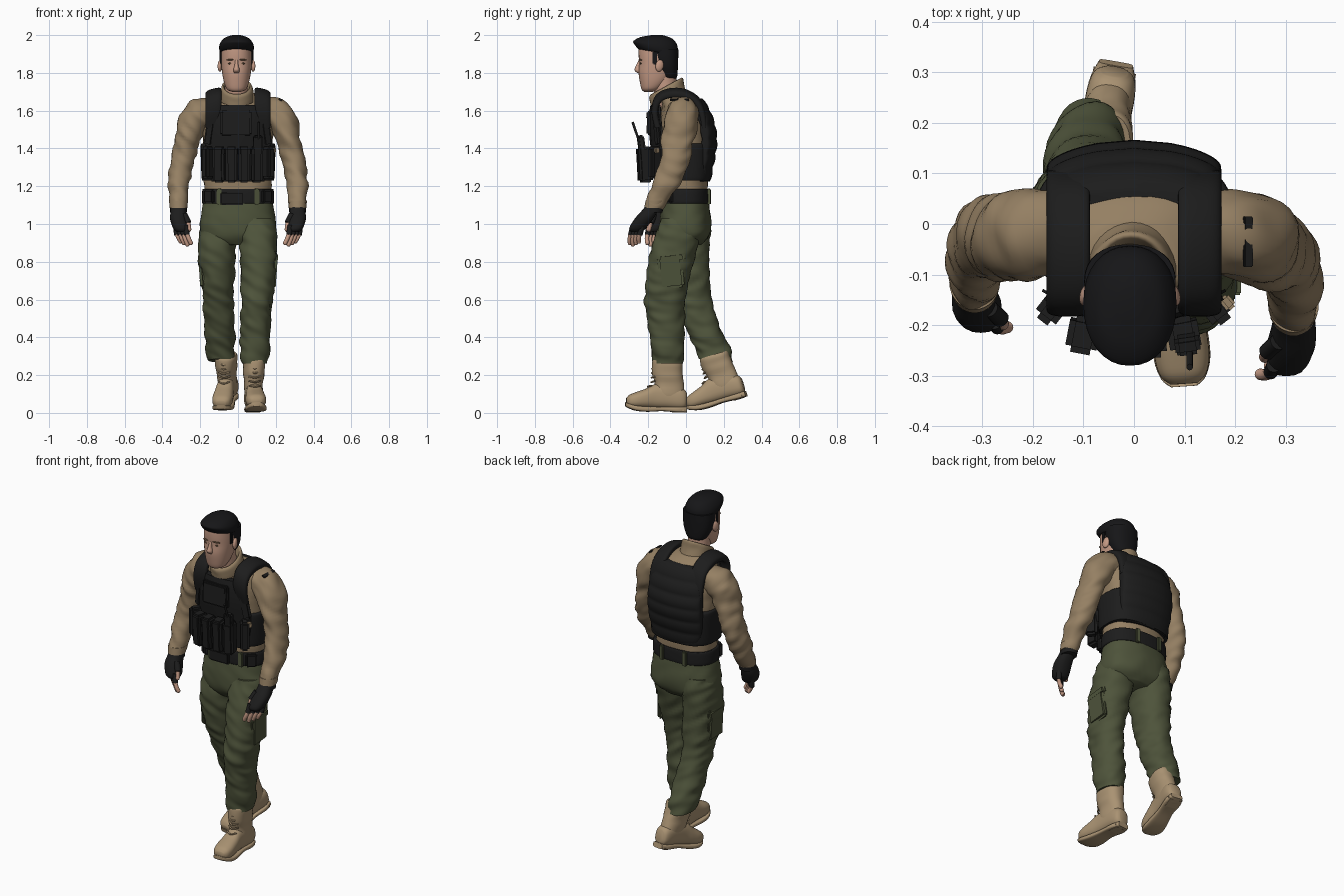
import bpy, bmesh, math
from math import radians, sin, cos, pi, copysign
from mathutils import Vector, Matrix, noise

X, Y, Z = Vector((1, 0, 0)), Vector((0, 1, 0)), Vector((0, 0, 1))


def material(name, rgb):
    m = bpy.data.materials.new(name)
    m.diffuse_color = (*rgb, 1)
    return m


BLACK = material("black gear", (0.012, 0.012, 0.012))
HAIR = material("black hair", (0.008, 0.008, 0.009))
TAN = material("tan shirt", (0.30, 0.215, 0.125))
OLIVE = material("olive trousers", (0.076, 0.087, 0.043))
BOOT = material("sand boots", (0.40, 0.29, 0.17))
SKIN = material("skin", (0.55, 0.32, 0.23))
LIP = material("lips", (0.40, 0.20, 0.15))
BROWN = material("brown detail", (0.13, 0.08, 0.045))


def finish(name, bm, mat):
    bmesh.ops.recalc_face_normals(bm, faces=bm.faces)
    me = bpy.data.meshes.new(name)
    bm.to_mesh(me)
    bm.free()
    me.materials.append(mat)
    ob = bpy.data.objects.new(name, me)
    bpy.context.collection.objects.link(ob)
    return ob


def spline(rings, sub):
    """Catmull-Rom through the rings."""
    r = [Vector(tuple(q) + (0,) * (6 - len(q))) for q in rings]
    out = []
    for i in range(len(r) - 1):
        a, b, c, d = r[max(i - 1, 0)], r[i], r[i + 1], r[min(i + 2, len(r) - 1)]
        for k in range(sub):
            t = k / sub
            out.append(0.5 * (2 * b + (c - a) * t + (2 * a - 5 * b + 4 * c - d) * t * t
                              + (3 * b - a - 3 * c + d) * t ** 3))
    return out + [r[-1]]


def loft(name, rings, mat, ref=Y, axis=Z, power=2.0, n=32, sub=4, bend=0, folds=0, ridges=0):
    """Skin over rings (x, y, z, radius_u, radius_v, tilt); axis None follows the path."""
    bm, loops, pts = bmesh.new(), [], spline(rings, sub)
    for i, p in enumerate(pts):
        c = Vector(p[:3])
        t = axis or (Vector(pts[min(i + 1, len(pts) - 1)][:3]) - Vector(pts[max(i - 1, 0)][:3])).normalized()
        u = ref.cross(t).normalized()
        v = t.cross(u)
        rv = p[4] + ridges * abs(sin(pi * i / sub))
        loop = []
        for k in range(n):
            ca, sa = cos(2 * pi * k / n), sin(2 * pi * k / n)
            a = p[3] * copysign(abs(ca) ** (2 / power), ca)
            b = rv * copysign(abs(sa) ** (2 / power), sa)
            q = c + u * a + v * (b + bend * a * a) + Z * (p[5] * b)
            if folds:
                w = Vector((q.x * 11, q.y * 11, q.z * 22 + q.x * 14))
                q += (u * ca + v * sa) * folds * noise.noise(w)
            loop.append(bm.verts.new(q))
        loops.append(loop)
    for l0, l1 in zip(loops, loops[1:]):
        for k in range(n):
            bm.faces.new((l0[k], l0[(k + 1) % n], l1[(k + 1) % n], l1[k]))
    bm.faces.new(loops[0])
    bm.faces.new(loops[-1])
    return finish(name, bm, mat)


def box(name, loc, size, mat, rot=(0, 0, 0), bevel=0.008):
    bm = bmesh.new()
    bmesh.ops.create_cube(bm, size=1)
    bmesh.ops.scale(bm, vec=size, verts=bm.verts)
    bmesh.ops.bevel(bm, geom=bm.edges[:], offset=min(bevel, min(size) * 0.4), segments=2, affect='EDGES')
    ob = finish(name, bm, mat)
    ob.location, ob.rotation_euler = loc, [radians(a) for a in rot]
    return ob


def ball(name, loc, size, mat, rot=(0, 0, 0)):
    bm = bmesh.new()
    bmesh.ops.create_uvsphere(bm, u_segments=20, v_segments=12, radius=1)
    bmesh.ops.scale(bm, vec=size, verts=bm.verts)
    ob = finish(name, bm, mat)
    ob.location, ob.rotation_euler = loc, [radians(a) for a in rot]
    return ob


def tube(name, pts, r, mat, ref=Y):
    return loft(name, [(*p, r, r) for p in pts], mat, ref=ref, axis=None, n=12, sub=3)


# Head, face and hair (short crop: cap on top, back part down to the nape)
hx = -0.008
loft("head", [(hx, -.198, 1.70, .024, .024), (hx, -.187, 1.713, .05, .048), (hx, -.17, 1.75, .066, .074),
              (hx, -.157, 1.80, .076, .094), (hx, -.153, 1.85, .081, .095), (hx, -.152, 1.90, .081, .099),
              (hx, -.152, 1.94, .076, .094), (hx, -.15, 1.97, .05, .06)], SKIN, power=2.2)
loft("neck", [(hx, -.09, 1.62, .066, .066), (hx, -.11, 1.72, .06, .064), (hx, -.12, 1.82, .06, .066)], SKIN)
loft("hair_top", [(hx, -.147, 1.908, .078, .094, -.16), (hx, -.149, 1.912, .088, .106, -.16),
                  (hx, -.158, 1.935, .092, .115, -.14), (hx, -.163, 1.96, .085, .115, -.08),
                  (hx, -.158, 1.986, .062, .083, -.04), (hx, -.155, 2.0, .022, .03)], HAIR, power=2.2)
loft("hair_back", [(hx, -.1, 1.775, .056, .048, -.1), (hx, -.1, 1.79, .066, .054, -.1), (hx, -.105, 1.83, .083, .062),
                   (hx, -.112, 1.88, .09, .071), (hx, -.117, 1.925, .09, .077)], HAIR, power=2.3)
loft("nose", [(hx, -.243, 1.868, .008, .008), (hx, -.249, 1.84, .010, .015), (hx, -.253, 1.815, .017, .02),
              (hx, -.247, 1.799, .012, .010)], SKIN, n=16)
ball("mouth", (hx, -.238, 1.766), (.026, .008, .006), LIP)
ball("chin", (hx, -.214, 1.721), (.03, .02, .02), SKIN)
for s in (-1, 1):
    ball("ear", (hx + s * .087, -.14, 1.838), (.012, .022, .032), SKIN, (-12, 0, s * 15))
    box("sideburn", (hx + s * .08, -.165, 1.88), (.012, .024, .07), HAIR, (0, 0, 0), .004)
    ball("eye", (hx + s * .032, -.239, 1.85), (.013, .005, .005), BROWN)
    ball("eyebrow", (hx + s * .034, -.241, 1.869), (.021, .009, .0045), BROWN, (0, s * 4, s * 14))

# Shirt body and collar
loft("shirt_body", [(0, -.005, 1.10, .17, .115), (0, -.005, 1.2, .178, .118), (0, -.005, 1.32, .178, .12),
                    (0, -.01, 1.45, .185, .125), (0, -.015, 1.55, .2, .12), (0, -.02, 1.62, .185, .11),
                    (0, -.045, 1.67, .13, .095), (-.005, -.075, 1.695, .085, .08)], TAN, power=2.4, folds=.008)
loft("collar", [(-.004, -.09, 1.655, .09, .098, .3), (-.004, -.1, 1.69, .087, .09, .5),
                (-.006, -.105, 1.722, .081, .088, .55), (-.006, -.105, 1.728, .068, .074, .55),
                (-.006, -.105, 1.69, .062, .066, .5)], TAN, folds=.004)

# Sleeves, gloves and fingers, one pose for each side
for s, ys in ((-1, (-.01, -.018, -.024, -.024, -.03, -.07, -.125)), (1, (-.01, -.018, -.03, -.045, -.06, -.11, -.17))):
    shape = ((.13, 1.59, .075, .078), (.195, 1.584, .085, .085), (.24, 1.53, .08, .086), (.272, 1.43, .064, .083),
             (.297, 1.32, .06, .076), (.314, 1.21, .056, .065), (.315, 1.1, .046, .05))
    loft("sleeve", [(s * a, y, z, r, q) for (a, z, r, q), y in zip(shape, ys)], TAN, axis=None, sub=8, folds=.013)
    w = Vector((s * .315, ys[-1], 1.1))
    fwd = -.085 if s > 0 else -.045
    k = w + Vector((-s * .012, fwd, -.12))
    loft("sleeve_cuff", [(w.x, w.y + .01, 1.125, .05, .054), (w.x, w.y, 1.085, .047, .051)], TAN)
    loft("glove", [(w.x, w.y, 1.10, .038, .042), (w.x, w.y + fwd * .2, 1.075, .039, .043),
                   (w.x, w.y + fwd * .6, 1.03, .045, .049), (k.x, k.y, .98, .042, .045),
                   (k.x - s * .006, k.y - .006, .96, .03, .032)], BLACK, power=2.5, n=20)
    loft("glove_strap", [(w.x, w.y + .002, 1.085, .044, .048), (w.x, w.y - .003, 1.06, .044, .048)], BLACK, n=20)
    for i in range(4):
        a = k + Vector((s * .018, .016, 0)) * (i - 1.5) + Z * .012
        b = a + Vector((-s * .006, -.014 if s > 0 else -.01, -.05))
        c = b + Vector((-s * .02, -.004 if s > 0 else 0, -.05 + abs(i - 1) * .008))
        tube("glove_finger", (a, b), .0145, BLACK)
        tube("finger", (b + Z * .006, (b + c) / 2 + Vector((0, -.003, 0)), c), .0115, SKIN)
        ball("fingertip", c, (.0115, .0115, .0125), SKIN)
    th = w + Vector((-s * .03, fwd * .5 - .02, -.05))
    t2 = th + Vector((-s * .022, -.02, -.045))
    tube("glove_thumb", (th, t2), .017, BLACK)
    tube("thumb", (t2, t2 + Vector((-s * .004, -.01, -.034))), .012, SKIN)
    ball("thumb_tip", t2 + Vector((-s * .004, -.01, -.034)), (.012, .012, .013), SKIN)
box("shoulder_patch", (.225, -.035, 1.658), (.02, .1, .009), BLACK, (0, 26, 0), .002)

# Armoured vest: front and back panels, side band, shoulder straps
loft("vest_front", [(0, -.14, 1.225, .14, .02), (0, -.15, 1.3, .155, .022), (0, -.165, 1.4, .165, .022),
                    (0, -.175, 1.5, .155, .022), (0, -.174, 1.58, .135, .022), (0, -.17, 1.63, .125, .018)],
     BLACK, power=5, n=56, bend=1.6)
loft("vest_back", [(0, .105, 1.225, .14, .02), (0, .118, 1.3, .165, .022), (0, .13, 1.375, .172, .024),
                   (0, .136, 1.45, .172, .025), (0, .125, 1.525, .168, .025), (0, .1, 1.6, .155, .024),
                   (0, .066, 1.665, .138, .018)], BLACK, power=5, n=56, bend=-1.2, sub=8, ridges=.007)
loft("vest_side_band", [(0, -.005, z, r, q) for z, r, q in
                        ((1.23, .186, .13), (1.25, .193, .136), (1.4, .198, .142), (1.425, .192, .136))],
     BLACK, power=2.8, n=48)
for s in (-1, 1):
    loft("vest_shoulder_strap", [(s * .13, y, z, r, .043, -s * .25) for y, z, r in
                                 ((-.15, 1.52, .018), (-.165, 1.6, .018), (-.145, 1.665, .02), (-.085, 1.693, .021),
                                  (-.01, 1.69, .021), (.055, 1.652, .02), (.085, 1.59, .018), (.095, 1.52, .016))],
         BLACK, ref=X, axis=None, power=3, n=28)
    box("vest_edge_pad", (s * .145, -.15, 1.5), (.055, .03, .18), BLACK, (0, -s * 10, s * 28), .012)
    box("side_pouch", (s * .16, -.165, 1.325), (.05, .07, .17), BLACK, (0, 0, s * 38), .012)

# Front pouches, admin panel and radio
for i in range(4):
    px = -.1 + i * .066
    py = -.225 + .9 * px * px
    box("magazine_pouch", (px, py, 1.315), (.06, .07, .19), BLACK, (3, 0, px * 110), .012)
    box("pouch_flap", (px, py - .003, 1.385), (.063, .074, .05), BLACK, (3, 0, px * 110), .012)
box("chest_panel", (-.01, -.192, 1.535), (.165, .03, .13), BLACK, (-3, 0, 0))
box("chest_panel_flap", (-.01, -.2, 1.575), (.15, .02, .045), BLACK, (-3, 0, 0))
box("radio", (.105, -.236, 1.42), (.05, .035, .1), BLACK, (8, 0, 8))
tube("radio_antenna", ((.11, -.252, 1.45), (.11, -.266, 1.49), (.11, -.283, 1.54)), .0065, BLACK)
box("side_clip", (.185, -.155, 1.39), (.022, .03, .03), TAN, (0, 0, 40), .005)

# Belt with buckle, pouches and trouser loops
loft("belt", [(0, -.003, z, r, r * .66) for z, r in ((1.108, .182), (1.115, .191), (1.178, .189), (1.185, .18))],
     BLACK, power=2.4, n=48)
box("belt_buckle", (-.03, -.13, 1.135), (.13, .022, .068), BLACK)
for s in (-1, 1):
    box("belt_pouch", (s * .15, -.09, 1.145), (.06, .035, .075), BLACK, (0, 0, s * 38))
    for lx, ly, a in ((.1, -.118, 14), (.075, .122, -8)):
        box("belt_loop", (s * lx, ly, 1.145), (.026, .016, .085), OLIVE, (0, 0, s * a), .004)

# Trousers: hips, striding legs, cargo pockets
loft("trouser_hips", [(0, -.003, 1.135, .178, .118), (0, -.003, 1.06, .193, .13), (0, -.003, .99, .203, .134),
                      (0, -.005, .93, .19, .125), (0, -.01, .89, .13, .09)], OLIVE, power=2.4, n=48, folds=.006)
LEGS = {1: ((.1, -.025, 1.03, .09, .11), (.103, -.035, .97, .099, .12), (.109, -.068, .85, .099, .122),
            (.107, -.098, .7, .091, .116), (.102, -.113, .6, .083, .108), (.094, -.107, .5, .08, .1),
            (.09, -.1, .4, .08, .092), (.088, -.097, .31, .077, .083), (.088, -.097, .262, .066, .078)),
        -1: ((-.1, .01, 1.03, .09, .11), (-.105, .008, .97, .099, .12), (-.113, -.002, .85, .1, .122),
             (-.108, .015, .7, .089, .112), (-.106, .035, .6, .081, .1), (-.1, .07, .5, .079, .095),
             (-.096, .112, .4, .078, .09), (-.092, .147, .325, .076, .092), (-.085, .16, .277, .07, .09, -.1))}
for s, rings in LEGS.items():
    loft("trouser_leg", rings, OLIVE, power=2.2, sub=10, folds=.013)
    y = -.08 if s > 0 else .0
    box("cargo_pocket", (s * .19, y, .745), (.03, .13, .17), OLIVE, (6 if s > 0 else -2, s * 4, 0), .014)
    box("cargo_pocket_flap", (s * .196, y + .003, .82), (.03, .14, .05), OLIVE, (6 if s > 0 else -2, s * 3, 0), .012)

# Boots, modelled heel at the origin and toe to -y, then posed
FOOT = ((.008, .07, .026, .034), (-.004, .07, .041, .05), (-.035, .075, .048, .06), (-.1, .085, .047, .065),
        (-.16, .085, .047, .064), (-.21, .073, .052, .051), (-.26, .064, .054, .042), (-.295, .06, .045, .032),
        (-.312, .058, .026, .016))
SOLE = ((.008, .016, .034, .015), (-.04, .015, .047, .015), (-.12, .018, .043, .012), (-.2, .016, .053, .014),
        (-.26, .021, .056, .014), (-.3, .033, .044, .013), (-.317, .041, .026, .011))
for s, loc, pitch, yaw in ((1, (.077, -.005, .002), -.5, 4), (-1, (-.036, .314, .084), 17, -10)):
    top = .28 if s > 0 else .262
    parts = [loft("boot_foot", [(0, *f) for f in FOOT], BOOT, ref=Z, axis=-Y, power=2.5),
             loft("boot_sole", [(0, *f) for f in SOLE], BOOT, ref=Z, axis=-Y, power=4),
             loft("boot_shaft", [(0, -.08, .07, .046, .076), (0, -.085, .15, .05, .078), (0, -.096, .205, .056, .081),
                                 (0, -.096, top - .015, .06, .08), (0, -.096, top, .056, .075)],
                  BOOT, power=2.3, folds=.005),
             box("boot_heel", (0, -.038, .012), (.085, .075, .024), BOOT)]
    for i in range(5):
        z = .135 + i * .024
        y = -.186 + .05 * (z - .135) - max(0, .15 - z) * 1.2
        parts.append(tube("boot_lace", ((-.03, y + .022, z + .006), (0, y + .004, z), (.03, y + .022, z + .006)),
                          .0045, BOOT, ref=Z))
    pose = Matrix.Translation(loc) @ Matrix.Rotation(radians(yaw), 4, 'Z') @ Matrix.Rotation(radians(pitch), 4, 'X')
    for p in parts:
        p.matrix_world = pose @ Matrix.LocRotScale(p.location, p.rotation_euler, None)

# Smooth shading with crisp edges
bpy.ops.object.select_all(action='SELECT')
bpy.context.view_layer.objects.active = bpy.context.scene.objects[0]
bpy.ops.object.shade_smooth_by_angle(angle=radians(50))
